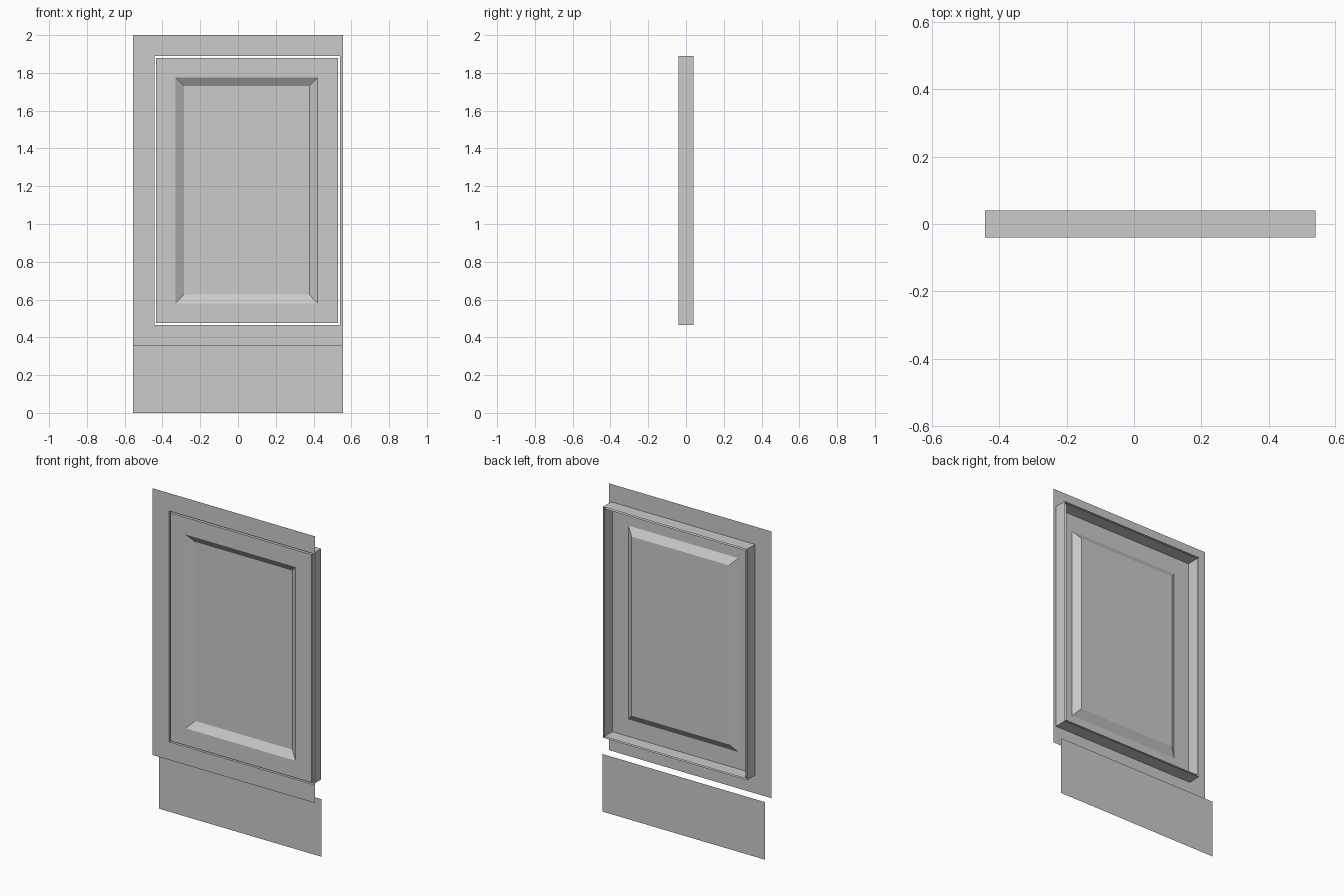
import bpy

if "Cube" in bpy.data.objects:
    bpy.data.objects.remove(bpy.data.objects["Cube"])

FRONT, BACK = -0.04, 0.04


def nested_panel(name, rects, cap):
    """Bridge successive rectangles (x0, x1, z0, z1, y); optionally cap the last."""
    verts, faces = [], []
    for x0, x1, z0, z1, y in rects:
        verts += [(x0, y, z0), (x1, y, z0), (x1, y, z1), (x0, y, z1)]
    for r in range(len(rects) - 1):
        a, b = 4 * r, 4 * r + 4
        for i in range(4):
            j = (i + 1) % 4
            faces.append((a + i, a + j, b + j, b + i))
    if cap:
        n = len(verts)
        faces.append((n - 4, n - 3, n - 2, n - 1))
    mesh = bpy.data.meshes.new(name)
    mesh.from_pydata(verts, [], faces)
    obj = bpy.data.objects.new(name, mesh)
    bpy.context.collection.objects.link(obj)
    return obj


# Face frame with a door opening and its reveal running back
opening = (-0.443, 0.539, 0.466, 1.89)
nested_panel("face_frame", [
    (-0.555, 0.555, 0.355, 2.0, FRONT),
    (*opening, FRONT),
    (*opening, BACK),
], cap=False)

# Door leaf: edges, flat rim, sloped border and sunken centre
leaf = (-0.433, 0.53, 0.475, 1.88)
nested_panel("door", [
    (*leaf, BACK),
    (*leaf, FRONT),
    (-0.33, 0.42, 0.58, 1.775, FRONT),
    (-0.285, 0.378, 0.626, 1.73, FRONT + 0.03),
], cap=True)

# Set-back kick board under the frame
nested_panel("kick_board", [(-0.555, 0.555, 0.0, 0.355, 0.023)], cap=True)
